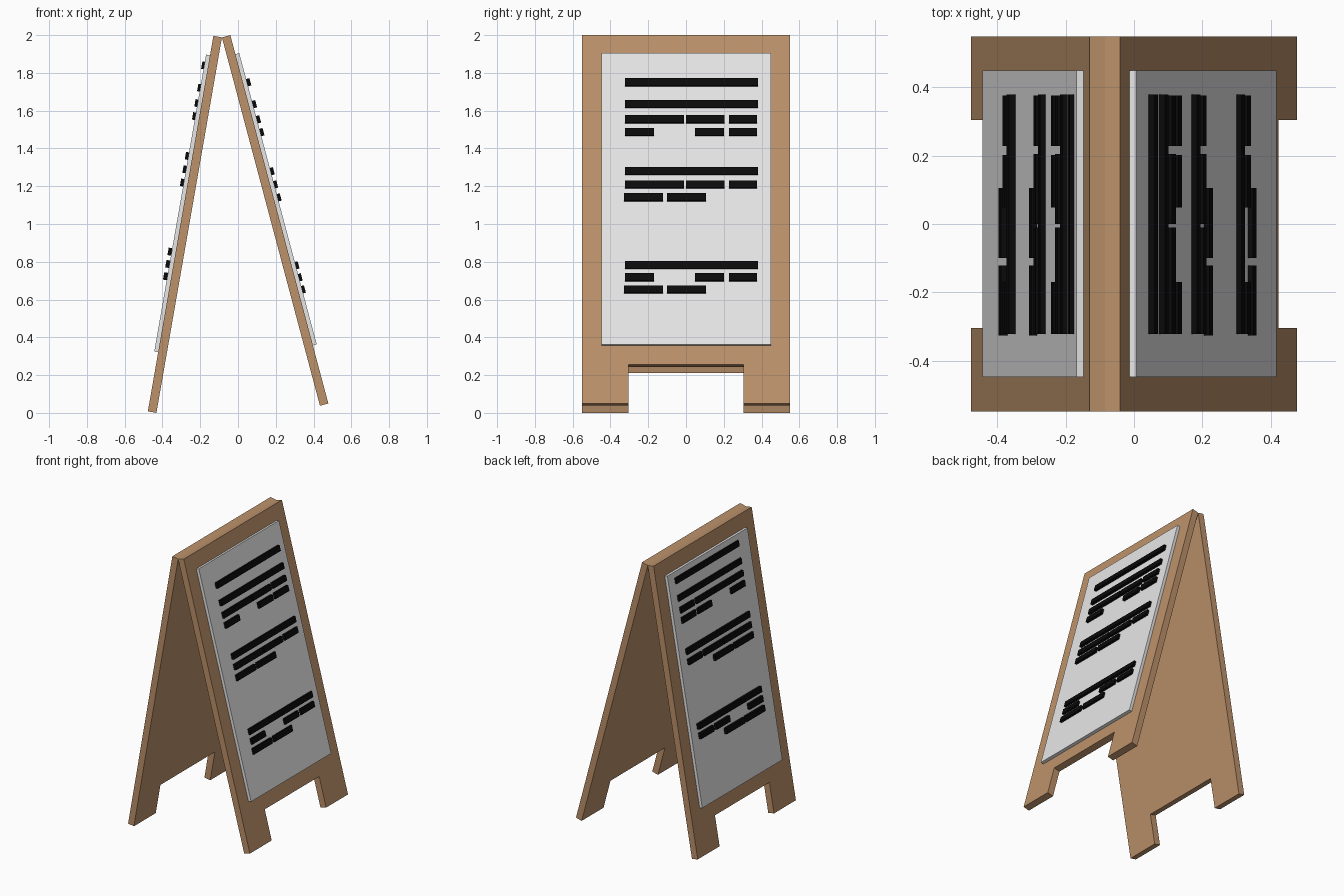
import bpy, bmesh, math
from mathutils import Vector

if "Cube" in bpy.data.objects:
    bpy.data.objects.remove(bpy.data.objects["Cube"])

LENGTH, THICK = 2.018, 0.046          # wooden panel
HINGE_X, HINGE_Z = -0.085, 1.988      # line where both panels meet
BOARD_OUT = THICK + 0.021             # outer face of the grey board


def material(name, rgb):
    m = bpy.data.materials.new(name)
    m.diffuse_color = (*rgb, 1)
    m.use_nodes = True
    m.node_tree.nodes["Principled BSDF"].inputs["Base Color"].default_value = m.diffuse_color
    return m


wood = material("warm wood", (0.50, 0.284, 0.144))
grey = material("light grey board", (0.8, 0.8, 0.8))
black = material("black strip", (0.003, 0.003, 0.003))


def build(name, mat, side, angle, plates):
    """Each plate: (outline of (y, distance down from hinge), inner depth, outer depth)."""
    s, c = math.sin(angle), math.cos(angle)

    def place(y, down, out):
        return Vector((HINGE_X + side * (down * s + out * c), y,
                       HINGE_Z - down * c + out * s))

    bm = bmesh.new()
    for outline, d0, d1 in plates:
        inner = [bm.verts.new(place(y, t, d0)) for y, t in outline]
        outer = [bm.verts.new(place(y, t, d1)) for y, t in outline]
        bm.faces.new(inner)
        bm.faces.new(outer[::-1])
        n = len(outline)
        for i in range(n):
            j = (i + 1) % n
            bm.faces.new((inner[j], inner[i], outer[i], outer[j]))
    bmesh.ops.recalc_face_normals(bm, faces=bm.faces)
    me = bpy.data.meshes.new(name)
    bm.to_mesh(me)
    bm.free()
    me.materials.append(mat)
    bpy.context.collection.objects.link(bpy.data.objects.new(name, me))


def rect(y0, y1, t0, t1):
    return [(y0, t0), (y1, t0), (y1, t1), (y0, t1)]


# panel outline with a notch that leaves two feet
NOTCH = LENGTH - 0.213
panel = [(-0.55, 0), (0.55, 0), (0.55, LENGTH), (0.305, LENGTH), (0.305, NOTCH),
         (-0.305, NOTCH), (-0.305, LENGTH), (-0.55, LENGTH)]

# strip layouts across the board, and the distance of each row from the top
FULL = [(-0.323, 0.38)]
THREE = [(-0.323, -0.01), (0.0, 0.205), (0.228, 0.377)]
GAP = [(-0.323, -0.17), (0.048, 0.202), (0.228, 0.377)]
SHORT = [(-0.327, -0.122), (-0.10, 0.106)]
ROWS = [(0.266, FULL), (0.386, FULL), (0.469, THREE), (0.539, GAP),
        (0.753, FULL), (0.825, THREE), (0.896, SHORT),
        (1.268, FULL), (1.334, GAP), (1.400, SHORT)]

# (name, side, tilt, strip shift, strip height at the top and bottom row)
for name, side, deg, shift, h0, h1 in (("left", -1, 9.9, -0.103, 0.013, 0.020),
                                       ("right", 1, 14.9, 0.0, 0.018, 0.015)):
    a = math.radians(deg)
    build(name + "_wood_panel", wood, side, a, [(panel, 0, THICK)])
    build(name + "_board", grey, side, a,
          [(rect(-0.448, 0.45, 0.104, 1.70), THICK - 0.004, BOARD_OUT)])
    strips = []
    for t, layout in ROWS:
        h = h0 + (h1 - h0) * (t - ROWS[0][0]) / (ROWS[-1][0] - ROWS[0][0])
        for y0, y1 in layout:
            strips.append((rect(y0, y1, t + shift - 0.02, t + shift + 0.02),
                           BOARD_OUT - 0.002, BOARD_OUT + h))
    build(name + "_strips", black, side, a, strips)
